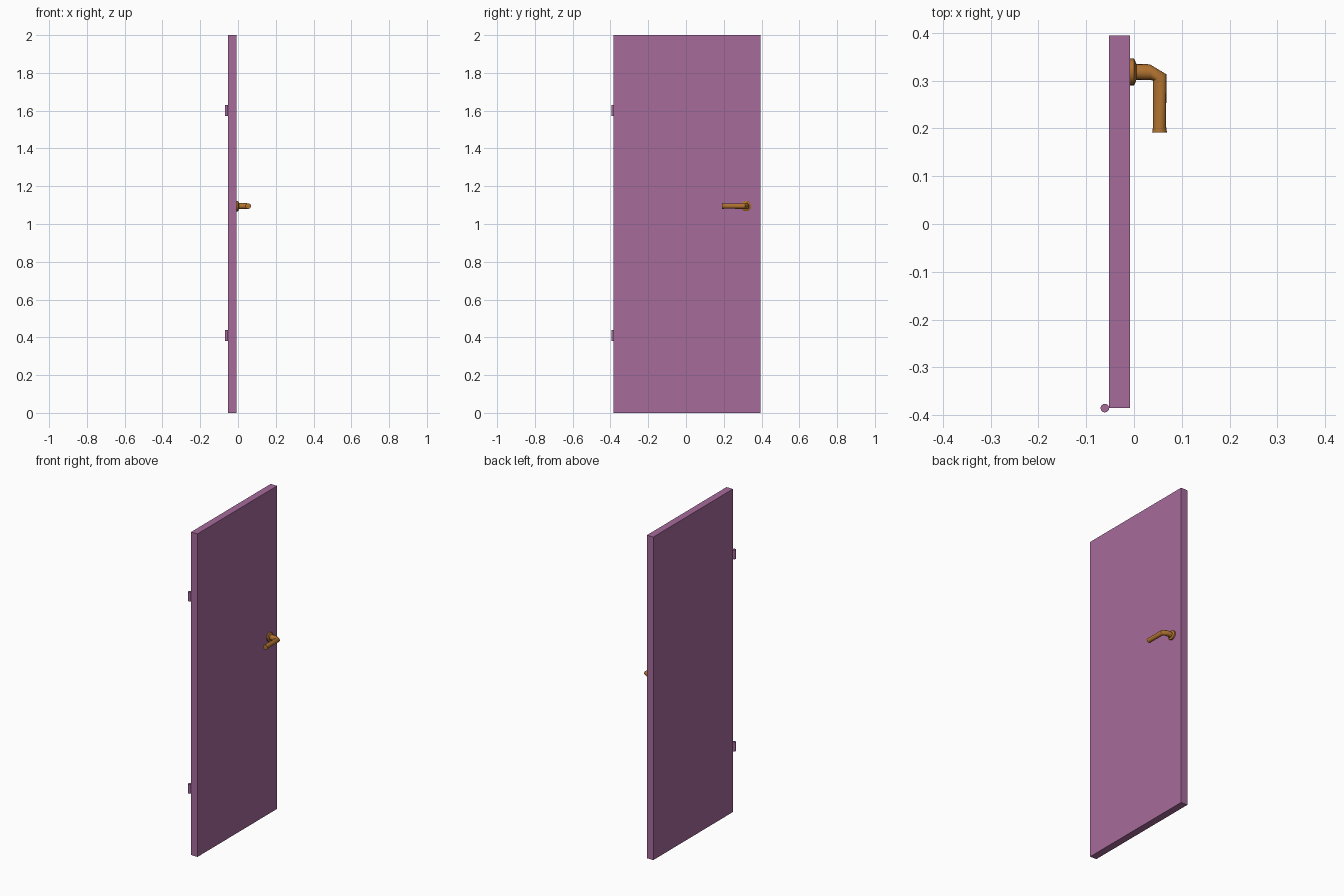
import bpy, bmesh
from math import cos, sin, pi, radians

if "Cube" in bpy.data.objects:
    bpy.data.objects.remove(bpy.data.objects["Cube"])


def material(name, rgb):
    m = bpy.data.materials.new(name)
    m.diffuse_color = (*rgb, 1)
    m.use_nodes = True
    m.node_tree.nodes["Principled BSDF"].inputs["Base Color"].default_value = m.diffuse_color
    return m


purple = material("purple_paint", (0.38, 0.145, 0.33))
bronze = material("bronze", (0.44, 0.17, 0.03))


def smooth(ob, angle):
    bpy.ops.object.select_all(action='DESELECT')
    ob.select_set(True)
    bpy.context.view_layer.objects.active = ob
    bpy.ops.object.shade_smooth_by_angle(angle=radians(angle))


def loft(name, rings, mat, sides=16):
    """Each ring spans two xy points (outer, inner) and has a radius in z."""
    bm = bmesh.new()
    loops = []
    for (ax, ay), (bx, by), rz in rings:
        cx, cy, ux, uy = (ax + bx) / 2, (ay + by) / 2, (ax - bx) / 2, (ay - by) / 2
        angles = [2 * pi * i / sides for i in range(sides)]
        loops.append([bm.verts.new((cx + ux * cos(a), cy + uy * cos(a), HANDLE_Z + rz * sin(a)))
                      for a in angles])
    for p, q in zip(loops, loops[1:]):
        for i in range(sides):
            j = (i + 1) % sides
            bm.faces.new((p[i], p[j], q[j], q[i]))
    bm.faces.new(loops[0])
    bm.faces.new(loops[-1])
    bmesh.ops.recalc_face_normals(bm, faces=bm.faces)
    me = bpy.data.meshes.new(name)
    bm.to_mesh(me)
    bm.free()
    ob = bpy.data.objects.new(name, me)
    bpy.context.collection.objects.link(ob)
    me.materials.append(mat)
    smooth(ob, 35)


# Door slab
x0, x1, y0, y1 = -0.052, -0.008, -0.385, 0.394
bpy.ops.mesh.primitive_cube_add(size=1, location=((x0 + x1) / 2, (y0 + y1) / 2, 1))
door = bpy.context.object
door.name = "door_slab"
door.scale = (x1 - x0, y1 - y0, 2)
bpy.ops.object.transform_apply(location=False, rotation=False, scale=True)
door.data.materials.append(purple)

# Hinge barrels at the back corner
for label, z in (("lower", 0.41), ("upper", 1.6)):
    bpy.ops.mesh.primitive_cylinder_add(vertices=16, radius=0.009, depth=0.058,
                                        location=(-0.061, y0, z))
    hinge = bpy.context.object
    hinge.name = label + "_hinge"
    hinge.data.materials.append(purple)
    smooth(hinge, 35)

# Lever handle: round rose, stem, mitred bend, grip
HANDLE_Z, HANDLE_Y = 1.095, 0.318
rings = [((x, HANDLE_Y + r), (x, HANDLE_Y - r), r) for x, r in
         ((-0.009, 0.028), (0.0, 0.028), (0.003, 0.022), (0.005, 0.0165))]
rings += [((0.033, 0.334), (0.035, 0.301), 0.0155),
          ((0.068, 0.313), (0.040, 0.300), 0.0145),
          ((0.067, 0.205), (0.040, 0.205), 0.014),
          ((0.069, 0.191), (0.038, 0.191), 0.015)]
loft("lever_handle", rings, bronze)
